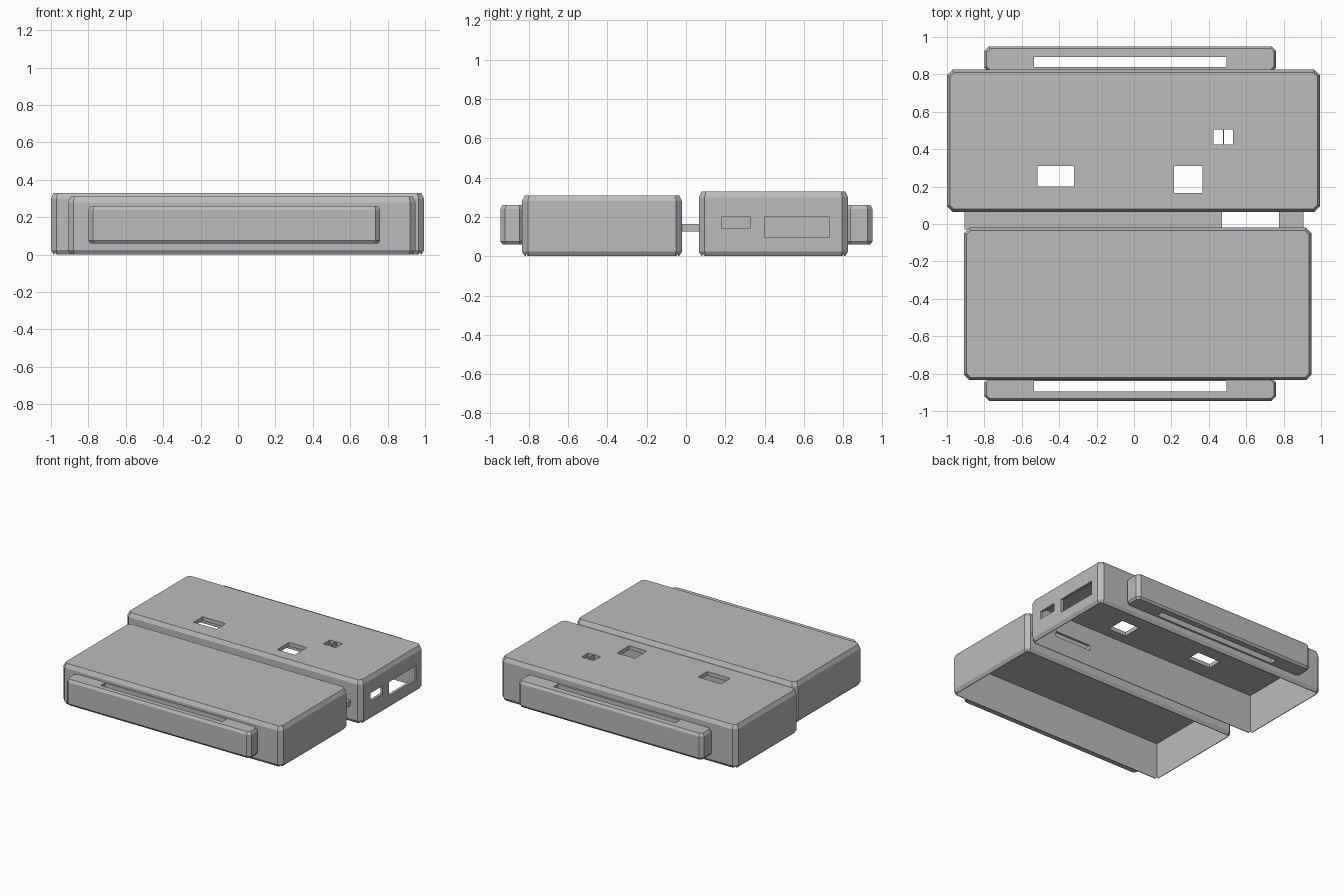
import bpy, bmesh
from mathutils import Vector

cube = bpy.data.objects.get("Cube")
if cube:
    bpy.data.objects.remove(cube, do_unlink=True)

grey = bpy.data.materials.new("plain grey")
grey.use_nodes = True
COLOUR = (0.5, 0.5, 0.5, 1)
grey.diffuse_color = COLOUR
grey.node_tree.nodes["Principled BSDF"].inputs["Base Color"].default_value = COLOUR


def finish(bm, name):
    bmesh.ops.recalc_face_normals(bm, faces=bm.faces)
    mesh = bpy.data.meshes.new(name)
    bm.to_mesh(mesh)
    bm.free()
    obj = bpy.data.objects.new(name, mesh)
    bpy.context.scene.collection.objects.link(obj)
    mesh.materials.append(grey)
    return obj


def block(name, x, y, z):
    """Plain box between the given limits."""
    bm = bmesh.new()
    bmesh.ops.create_cube(bm, size=1)
    for v in bm.verts:
        v.co = Vector([(a + b) / 2 + c * (b - a) for (a, b), c in zip((x, y, z), v.co)])
    return finish(bm, name)


def chamfered(name, x, y, z, cut=0.03, inset=0.015, drop=0.03):
    """Box with chamfered uprights and sloped top and bottom rims."""
    bm = bmesh.new()
    rings = []
    for height, d in ((z[0], inset), (z[0] + drop * 0.8, 0), (z[1] - drop, 0), (z[1], inset)):
        x0, x1, y0, y1 = x[0] + d, x[1] - d, y[0] + d, y[1] - d
        c = cut - d * 0.6
        outline = [(x0 + c, y0), (x1 - c, y0), (x1, y0 + c), (x1, y1 - c),
                   (x1 - c, y1), (x0 + c, y1), (x0, y1 - c), (x0, y0 + c)]
        rings.append([bm.verts.new((px, py, height)) for px, py in outline])
    for low, high in zip(rings, rings[1:]):
        for i in range(8):
            j = (i + 1) % 8
            bm.faces.new((low[i], low[j], high[j], high[i]))
    bm.faces.new(rings[0][::-1])
    bm.faces.new(rings[-1])
    return finish(bm, name)


def carve(obj, *cutters):
    """Subtract cutter boxes, then remove them."""
    for limits in cutters:
        cutter = block("cutter", *limits)
        cutter.hide_render = True
        mod = obj.modifiers.new("cut", 'BOOLEAN')
        mod.operation = 'DIFFERENCE'
        mod.solver = 'EXACT'
        mod.object = cutter
        bpy.context.view_layer.objects.active = obj
        bpy.ops.object.modifier_apply(modifier=mod.name)
        bpy.data.objects.remove(cutter, do_unlink=True)


WALL = 0.02


def shell(name, x, y, height):
    """Thin-walled case, open underneath."""
    obj = chamfered(name, x, y, (0, height))
    carve(obj, ((x[0] + WALL, x[1] - WALL), (y[0] + WALL, y[1] - WALL), (-0.1, height - 0.03)))
    return obj


# Two open cases
front_case = shell("front_case", (-0.91, 0.95), (-0.835, -0.02), 0.31)
back_case = shell("back_case", (-1, 0.995), (0.065, 0.825), 0.33)

# Openings in the back case: roof, end wall and cable slot
roof, end, inner = (0.25, 0.4), (0.9, 1.1), (0.03, 0.12)
carve(back_case,
      ((-0.515, -0.32), (0.2, 0.31), roof),
      ((0.215, 0.365), (0.165, 0.31), roof),
      ((0.425, 0.475), (0.425, 0.505), roof),
      ((0.481, 0.53), (0.425, 0.505), roof),
      (end, (0.18, 0.325), (0.14, 0.2)),
      (end, (0.4, 0.73), (0.095, 0.2)),
      ((0.47, 0.775), inner, (0.125, 0.165)))

# Slotted strap handles on the outer walls
for name, y, slot in (("front_handle", (-0.945, -0.822), (-0.895, -0.84)),
                      ("back_handle", (0.812, 0.95), (0.84, 0.892))):
    handle = chamfered(name, (-0.8, 0.76), y, (0.06, 0.26), cut=0.025, inset=0.012, drop=0.02)
    carve(handle, ((-0.535, 0.495), slot, (0, 0.4)))

# Bridge strips joining the cases, with a gap between them
for name, x in (("bridge_long", (-0.905, 0.47)), ("bridge_short", (0.775, 0.905))):
    block(name, x, (-0.03, 0.075), (0.125, 0.165))
